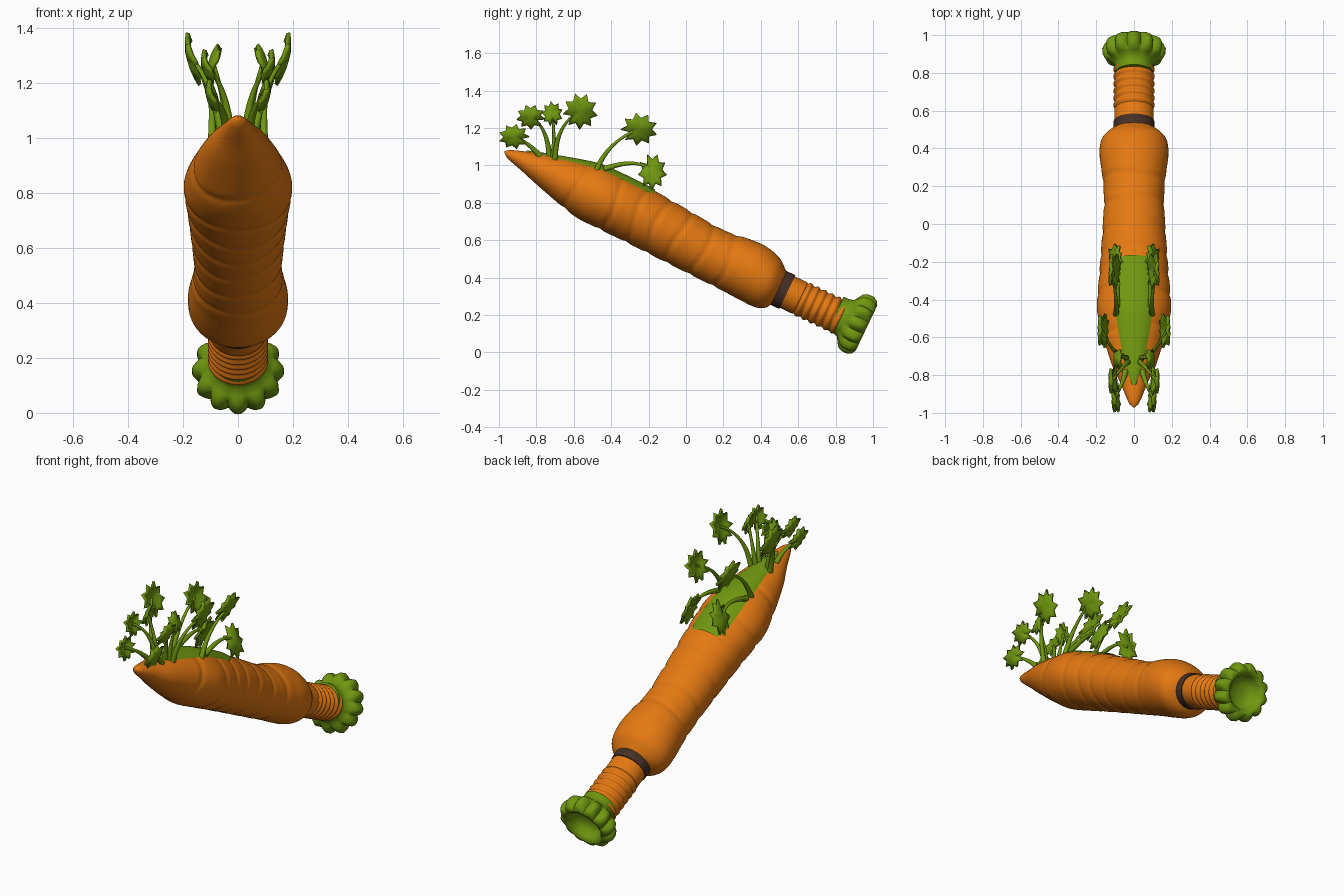
import bpy, bmesh, math
from mathutils import Vector

if "Cube" in bpy.data.objects:
    bpy.data.objects.remove(bpy.data.objects["Cube"])

ANG = math.atan(0.477)
CA, SA = math.cos(ANG), math.sin(ANG)


def material(name, col):
    m = bpy.data.materials.new(name)
    m.diffuse_color = (*col, 1)
    m.use_nodes = True
    m.node_tree.nodes["Principled BSDF"].inputs["Base Color"].default_value = m.diffuse_color
    return m


ORANGE = material("carrot orange", (0.78, 0.19, 0.006))
GREEN = material("leaf green", (0.16, 0.31, 0.005))
BROWN = material("dark brown", (0.06, 0.03, 0.02))


def P(s, x, h):
    """Point at distance s along the sloping axis, h above it."""
    return Vector((x, s * CA + h * SA, 0.588 - s * SA + h * CA))


def lerp_keys(keys, s):
    """Smooth interpolation through rows of (s, values...)."""
    n = len(keys)
    i = max(0, min(n - 2, sum(k[0] <= s for k in keys) - 1))
    a, b = keys[i], keys[i + 1]
    d = b[0] - a[0]
    t = max(0, min(1, (s - a[0]) / d))
    p, q = keys[max(i - 1, 0)], keys[min(i + 2, n - 1)]
    out = []
    for j in range(1, len(a)):
        m0 = (b[j] - p[j]) / (b[0] - p[0]) * d
        m1 = (q[j] - a[j]) / (q[0] - a[0]) * d
        out.append((2*t**3 - 3*t*t + 1)*a[j] + (t**3 - 2*t*t + t)*m0
                   + (3*t*t - 2*t**3)*b[j] + (t**3 - t*t)*m1)
    return out


def finish(name, bm, mat, sharp=50):
    bmesh.ops.recalc_face_normals(bm, faces=bm.faces)
    me = bpy.data.meshes.new(name)
    bm.to_mesh(me)
    bm.free()
    me.materials.append(mat)
    ob = bpy.data.objects.new(name, me)
    bpy.context.collection.objects.link(ob)
    bpy.ops.object.select_all(action='DESELECT')
    ob.select_set(True)
    bpy.context.view_layer.objects.active = ob
    bpy.ops.object.shade_smooth_by_angle(angle=math.radians(sharp))
    return ob


def loft(name, rings, mat, closed=True, caps=True, sharp=50):
    bm = bmesh.new()
    vs = [[bm.verts.new(p) for p in r] for r in rings]
    n = len(vs[0])
    for a, b in zip(vs, vs[1:]):
        for i in range(n if closed else n - 1):
            j = (i + 1) % n
            bm.faces.new((a[i], a[j], b[j], b[i]))
    if caps and closed:
        bm.faces.new(vs[0])
        bm.faces.new(vs[-1])
    return finish(name, bm, mat, sharp)


# Carrot body: s, top height, bottom height, half width
BODY = [(-1.085, .024, .018, .004), (-1.06, .042, -.002, .026),
        (-.95, .08, -.034, .068), (-.83, .116, -.07, .117),
        (-.6, .175, -.128, .178), (-.5, .18, -.133, .195),
        (-.31, .178, -.135, .183), (-.08, .162, -.14, .168),
        (.154, .145, -.145, .158), (.31, .162, -.148, .17),
        (.40, .163, -.152, .18), (.49, .138, -.15, .172),
        (.54, .1, -.125, .135), (.56, .085, -.085, .095)]
GROOVES = (-.66, -.44, -.3, -.18, -.05, .1, .24)


def body_ring(s, n=56):
    up, dn, w = lerp_keys(BODY, s)
    c, H = (up + dn) / 2, (up - dn) / 2
    ring = []
    for i in range(n):
        t = math.tau * i / n
        k = 1.01
        for g in GROOVES:
            u = s - g - .015 * math.sin(2 * t + g * 9)
            k -= .035 * math.exp(-(u / .018) ** 2)
        ring.append(P(s, w * k * math.cos(t), c + H * k * math.sin(t)))
    return ring


N = 170
loft("carrot_body", [body_ring(-1.085 + 1.645 * i / N) for i in range(N + 1)], ORANGE)

# Green crown patch lying on the upper side
CROWN = [(-.98, .01), (-.85, .052), (-.75, .072), (-.65, .09),
         (-.5, .102), (-.32, .1), (-.27, .08)]
rows = []
for i in range(41):
    s = -.98 + .71 * i / 40
    up, dn, w = lerp_keys(BODY, s)
    lim = lerp_keys(CROWN, s)[0]
    row = []
    for j in range(-8, 9):
        x = lim * j / 8
        h = (up + dn) / 2 + (up - dn) / 2 * math.sqrt(1 - (x / w) ** 2)
        row.append(P(s, x, h + .008 - .006 * (j / 8) ** 4))
    rows.append(row)
loft("green_crown", rows, GREEN, closed=False)


def turned(name, prof, mat, n=48, lobes=0, off=-.006, wide=1.08, caps=True):
    """Lathe around the axis; profile rows are s, radius, lobe depth."""
    rings = []
    for s, r, a in prof:
        ring = []
        for i in range(n):
            t = math.tau * i / n
            k = r + a * (abs(math.cos(lobes * t / 2)) - .6)
            ring.append(P(s, wide * k * math.cos(t), off + k * math.sin(t)))
        rings.append(ring)
    return loft(name, rings, mat, caps=caps)


# Handle with ridged grip
grip = []
for i in range(91):
    s = .5 + .42 * i / 90
    r = .093 + (.005 * math.cos((s - .7) / .042 * math.tau) if s > .68 else 0)
    grip.append((s, r, 0))
turned("handle", grip, ORANGE, wide=1.12)
turned("dark_band", [(.545, .085, 0), (.545, .1, 0), (.603, .1, 0), (.603, .085, 0)], BROWN)

# Scalloped, hollow end cap
turned("end_cap", [(.885, .09, 0), (.887, .1, 0), (.92, .1, 0), (.945, .108, 0),
                   (.96, .13, .008), (.975, .148, .02), (1.0, .156, .028),
                   (1.03, .157, .028), (1.055, .147, .022), (1.068, .13, .012),
                   (1.066, .112, .004), (1.05, .098, 0), (1.02, .088, 0),
                   (1.0, .07, 0), (.99, .04, 0), (.988, .005, 0)],
       GREEN, n=96, lobes=12, off=.002, wide=1.0)

# Sprigs: root, bend, leaf centre (x, y, z), leaf half sizes, lean
SPRIGS = [((.045, -.78, 1.05), (.06, -.85, 1.13), (.09, -.92, 1.155), .075, .06, .25),
          ((.03, -.73, 1.04), (.05, -.74, 1.21), (.105, -.83, 1.26), .07, .06, .3),
          ((.04, -.71, 1.04), (.05, -.70, 1.15), (.08, -.715, 1.275), .05, .06, -.25),
          ((.06, -.70, 1.02), (.10, -.70, 1.22), (.16, -.565, 1.29), .085, .09, .28),
          ((.095, -.48, .97), (.09, -.42, 1.13), (.10, -.25, 1.195), .09, .08, .35),
          ((.09, -.44, .98), (.08, -.25, 1.05), (.095, -.18, .965), .07, .09, -.35)]


def stem(name, a, b, c):
    rings = []
    for i in range(13):
        t = i / 12
        p = a * (1 - t) ** 2 + b * 2 * t * (1 - t) + c * t * t
        q = ((b - a) * (1 - t) + (c - b) * t).to_track_quat('Z', 'Y')
        r = .016 - .008 * min(1, t * 1.6)
        rings.append([p + q @ Vector((r * math.cos(k * math.tau / 10),
                                      r * math.sin(k * math.tau / 10), 0)) for k in range(10)])
    loft(name, rings, GREEN)


def leaf(name, c, ry, rz, lean, heading, side):
    bm = bmesh.new()
    n = 18
    rings = []
    for f in (.35, .7, 1.0):
        ring = []
        for i in range(n):
            t = math.tau * i / n
            k = f * (1.08 if i % 2 == 0 else 1 - .28 * f)
            if i == n // 2:
                k *= .75
            y, z = ry * k * math.cos(t + heading), rz * k * math.sin(t + heading)
            x = lean * z + .02 * (1 - f * f) + .006 * math.cos(3 * t) * f
            ring.append(bm.verts.new((c.x + side * x, c.y + y, c.z + z)))
        rings.append(ring)
    mid = bm.verts.new((c.x + side * .02, c.y, c.z))
    for i in range(n):
        j = (i + 1) % n
        bm.faces.new((mid, rings[0][i], rings[0][j]))
        for a, b in zip(rings, rings[1:]):
            bm.faces.new((a[i], b[i], b[j], a[j]))
    ob = finish(name, bm, GREEN, 60)
    mod = ob.modifiers.new("thickness", 'SOLIDIFY')
    mod.thickness = .014
    mod.offset = 0


for side, label in ((1, "right"), (-1, "left")):
    for k, (a, b, c, ry, rz, lean) in enumerate(SPRIGS, 1):
        a, b, c = (Vector((p[0] * side, p[1], p[2])) for p in (a, b, c))
        d = c - b
        stem(f"stem_{k}_{label}", a, b, c + Vector((side * .012, 0, 0)))
        leaf(f"leaf_{k}_{label}", c, ry, rz, lean, math.atan2(d.z, d.y), side)
